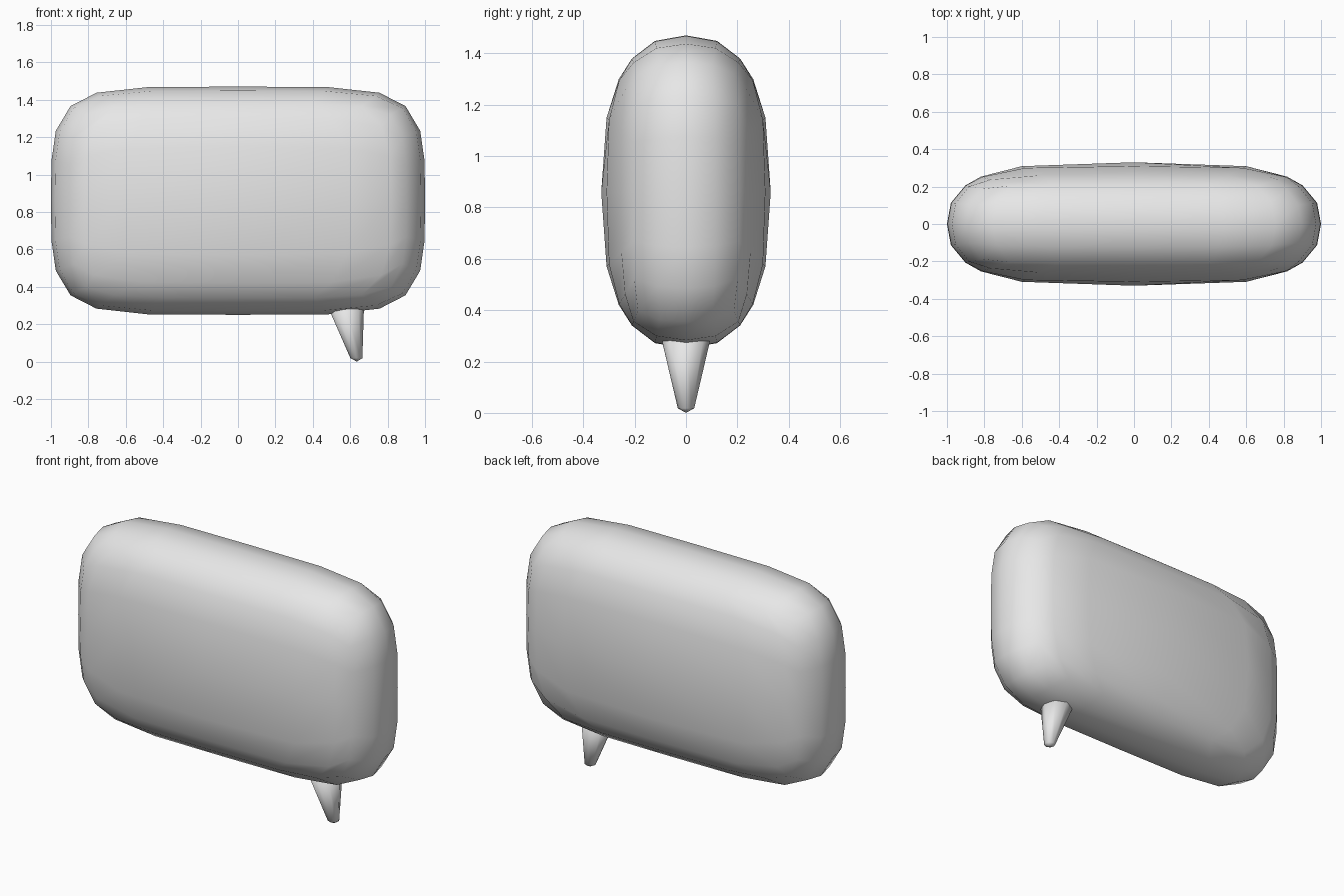
import bpy, bmesh, math
from mathutils import Vector

if "Cube" in bpy.data.objects:
    bpy.data.objects.remove(bpy.data.objects["Cube"])

grey = bpy.data.materials.new("light_grey")
grey.diffuse_color = (0.8, 0.8, 0.8, 1)
grey.use_nodes = True
grey.node_tree.nodes["Principled BSDF"].inputs["Base Color"].default_value = grey.diffuse_color


def finish(bm, name):
    bmesh.ops.remove_doubles(bm, verts=bm.verts, dist=1e-4)
    bmesh.ops.recalc_face_normals(bm, faces=bm.faces)
    for f in bm.faces:
        f.smooth = True
    me = bpy.data.meshes.new(name)
    bm.to_mesh(me)
    bm.free()
    me.materials.append(grey)
    ob = bpy.data.objects.new(name, me)
    bpy.context.collection.objects.link(ob)
    return ob


# Bubble body: gridded box pushed out onto a soft rounded-box surface
HALF = (1.0, 0.33, 0.61)
CENTRE = Vector((0, 0, 0.86))
STEPS = [(0, .48, .8, 1.08), (0, .38, .75), (0, .38, .68, 1.0)]
CUTS = [[-v for v in s[:0:-1]] + list(s) for s in STEPS]


def level(x, y, z):
    return (abs(x) ** 5.8 + abs(z) ** 4.0) ** 0.65 + abs(y) ** 2.4


def rounded(p):
    lo, hi = 0.3, 2.0
    for _ in range(40):
        t = (lo + hi) / 2
        if level(*(c * t for c in p)) < 1:
            lo = t
        else:
            hi = t
    return CENTRE + Vector([c * lo * h for c, h in zip(p, HALF)])


bm = bmesh.new()
for axis in range(3):
    u, v = (axis + 1) % 3, (axis + 2) % 3
    for side in (CUTS[axis][0], CUTS[axis][-1]):
        rows = []
        for a in CUTS[u]:
            row = []
            for b in CUTS[v]:
                p = [0, 0, 0]
                p[axis], p[u], p[v] = side, a, b
                row.append(bm.verts.new(rounded(p)))
            rows.append(row)
        for r0, r1 in zip(rows, rows[1:]):
            for k in range(len(r0) - 1):
                bm.faces.new((r0[k], r1[k], r1[k + 1], r0[k + 1]))
finish(bm, "bubble_body")

# Pointer tail: leaning cone with a small blunt tip
SIDES = 8
bm = bmesh.new()
rings = []
for cx, z, r in ((0.58, 0.278, 0.093), (0.633, 0.018, 0.032)):
    rings.append([bm.verts.new((cx + r * math.cos(i * math.tau / SIDES),
                                r * math.sin(i * math.tau / SIDES), z))
                  for i in range(SIDES)])
tip = bm.verts.new((0.635, 0, 0))
root = bm.verts.new((0.575, 0, 0.32))
for i in range(SIDES):
    j = (i + 1) % SIDES
    bm.faces.new((rings[0][i], rings[0][j], rings[1][j], rings[1][i]))
    bm.faces.new((rings[1][i], rings[1][j], tip))
    bm.faces.new((rings[0][j], rings[0][i], root))
finish(bm, "pointer_tail")
